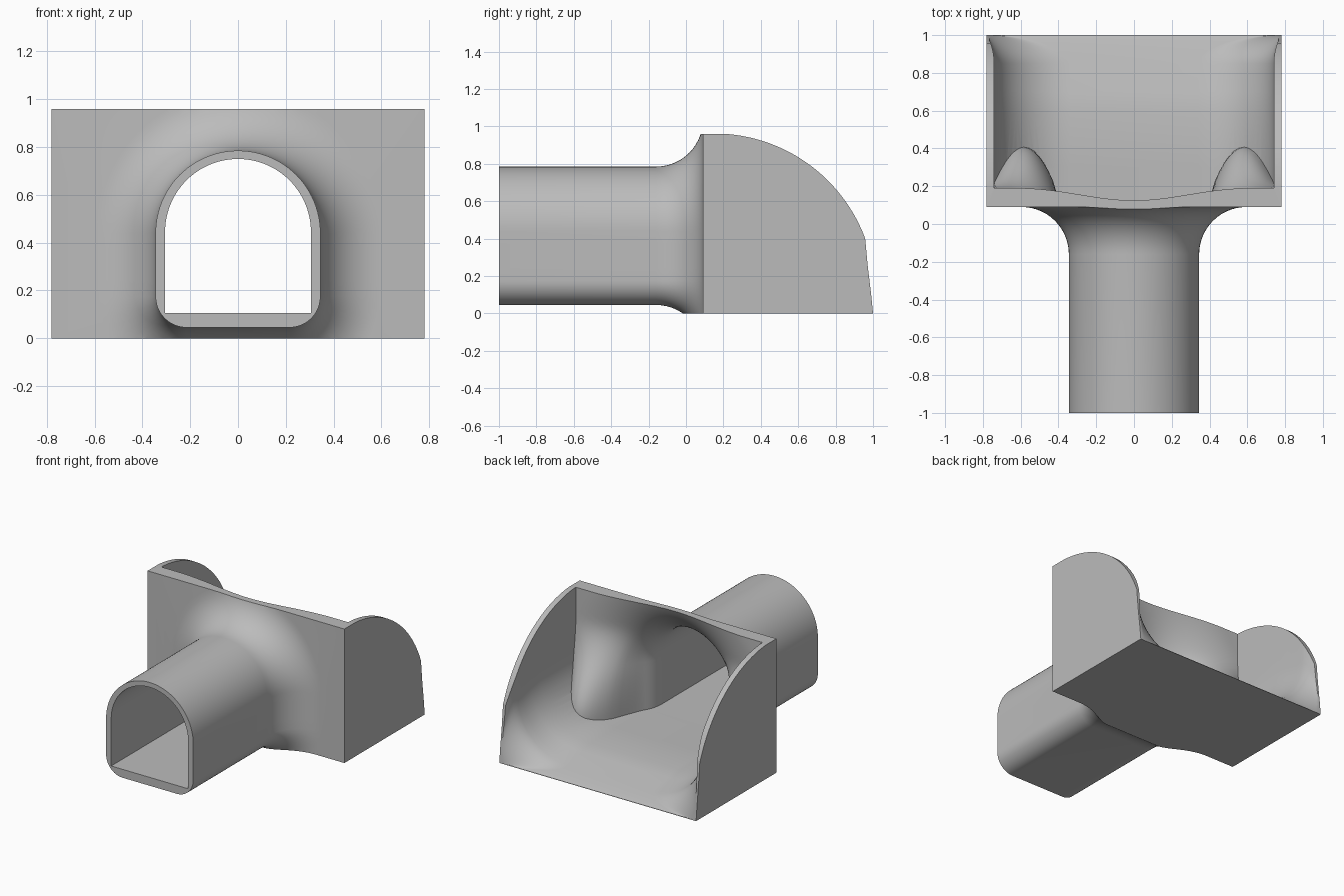
import bpy, bmesh
from math import sin, cos, pi, sqrt

if "Cube" in bpy.data.objects:
    bpy.data.objects.remove(bpy.data.objects["Cube"])

grey = bpy.data.materials.new("plain grey")
grey.use_nodes = True
colour = (0.5, 0.5, 0.5, 1)
grey.diffuse_color = colour
grey.node_tree.nodes["Principled BSDF"].inputs["Base Color"].default_value = colour


def loft(name, rings):
    """Skin closed rings of points and cap both ends."""
    bm = bmesh.new()
    loops = [[bm.verts.new(p) for p in ring] for ring in rings]
    n = len(loops[0])
    for a, b in zip(loops, loops[1:]):
        for i in range(n):
            j = (i + 1) % n
            bm.faces.new((a[i], a[j], b[j], b[i]))
    bm.faces.new(loops[0])
    bm.faces.new(loops[-1])
    bmesh.ops.recalc_face_normals(bm, faces=bm.faces)
    mesh = bpy.data.meshes.new(name)
    bm.to_mesh(mesh)
    bm.free()
    obj = bpy.data.objects.new(name, mesh)
    bpy.context.collection.objects.link(obj)
    mesh.materials.append(grey)
    return obj


def combine(obj, other, operation):
    mod = obj.modifiers.new(operation, "BOOLEAN")
    mod.operation, mod.solver, mod.object = operation, "EXACT", other
    bpy.context.view_layer.objects.active = obj
    bpy.ops.object.modifier_apply(modifier=mod.name)
    bpy.data.objects.remove(other)


def mirror_ring(right):
    """Right half, listed bottom to top centre, plus its mirror image."""
    return right + [(-x, z) for x, z in reversed(right) if x > 1e-6]


def arch_top(half, spring, steps=24):
    return [(half * cos(pi / 2 * i / steps), spring + half * sin(pi / 2 * i / steps))
            for i in range(1, steps)] + [(0, spring + half)]


def outer_section(grow):
    r, pts = 0.13 + grow, []
    for i in range(13):
        a = pi / 2 * i / 12
        pts.append((0.215 + r * sin(a), 0.175 - r * cos(a)))
    pts += [(0.345 + grow, 0.175 + 0.265 * i / 4) for i in range(1, 5)]
    return mirror_ring(pts + arch_top(0.345 + grow, 0.44))


def inner_section(grow):
    leg = [(0.305 + grow, -0.05 + 0.495 * i / 12) for i in range(13)]
    return mirror_ring(leg + arch_top(0.305 + grow, 0.445))


def bulge(x, z):
    """Rounded swelling of the inner wall beside the opening."""
    across = max(0, 1 - ((abs(x) - 0.56) / 0.21) ** 2)
    height = min(1, max(0, (0.75 - z) / 0.6))
    return 0.26 * across * height * height * (3 - 2 * height)


# Hood block with curved side profile
profile = [(0.09, -0.1), (1.0, -0.1), (1.0, 0), (0.99, 0.1), (0.972, 0.25)]
for i in range(29):
    a = 0.356 + (pi / 2 - 0.356) * i / 28
    profile.append((0.15 + 0.862 * cos(a), 0.1 + 0.862 * sin(a)))
profile += [(0.15, 1.0), (0.09, 1.0)]
duct = loft("flared_duct", [[(x, y, z) for y, z in profile] for x in (-0.78, 0.78)])

# Outside of the tube, flaring into the hood
stations = [(0, -1)]
stations += [(0.25 * (1 - cos(pi / 2 * i / 14)), -0.16 + 0.25 * sin(pi / 2 * i / 14))
             for i in range(15)]
stations.append((0.25, 0.13))
tube = loft("tube", [[(x, y, z) for x, z in outer_section(g)] for g, y in stations])
combine(duct, tube, "UNION")

# Trim flat at top and bottom
trim = loft("trim", [[(x, y, z) for x, y in ((-2, -2), (2, -2), (2, 2), (-2, 2))]
                     for z in (0, 0.96)])
combine(duct, trim, "INTERSECT")

# Inside of the tube, opening into the hood
stations = [(0, -1.1)]
stations += [(0.5 * (1 - cos(pi / 2 * i / 24)), -0.16 + 0.35 * sin(pi / 2 * i / 24))
             for i in range(25)]
stations.append((1.0, 0.19))
rings = [[(x, y + (bulge(x, z) if y > -0.16 else 0) * min(1, g / 0.12), z)
          for x, z in inner_section(g)] for g, y in stations]
rings.append([(x, 1.3, z) for x, z in inner_section(1.0)])
cavity = loft("cavity", rings)

# Channel with rounded floor corners, spreading to a thin lip at the back
rings = []
for y in [-1.2, 0.0, 0.3, 0.6, 0.7, 0.8] + [0.85 + 0.15 * sin(pi / 2 * i / 10) for i in range(11)] + [1.2]:
    s = min(1, max(0, (y - 0.85) / 0.15))
    floor = 0.105 - 0.102 * min(1, max(0, (y - 0.61) / 0.39))
    wall = 0.74 + 0.037 * s * s
    r = max(0.01, 0.4 * sqrt(1 - s * s))
    right = [(wall - r + r * sin(pi / 2 * i / 16), floor + r - r * cos(pi / 2 * i / 16))
             for i in range(17)]
    rings.append([(x, y, z) for x, z in mirror_ring(right + [(wall, 1.4)])])
channel = loft("channel", rings)
combine(cavity, channel, "INTERSECT")
combine(duct, cavity, "DIFFERENCE")

# Smooth curves, crisp edges
bpy.ops.object.select_all(action="DESELECT")
duct.select_set(True)
bpy.context.view_layer.objects.active = duct
bpy.ops.object.shade_smooth_by_angle(angle=0.5)
